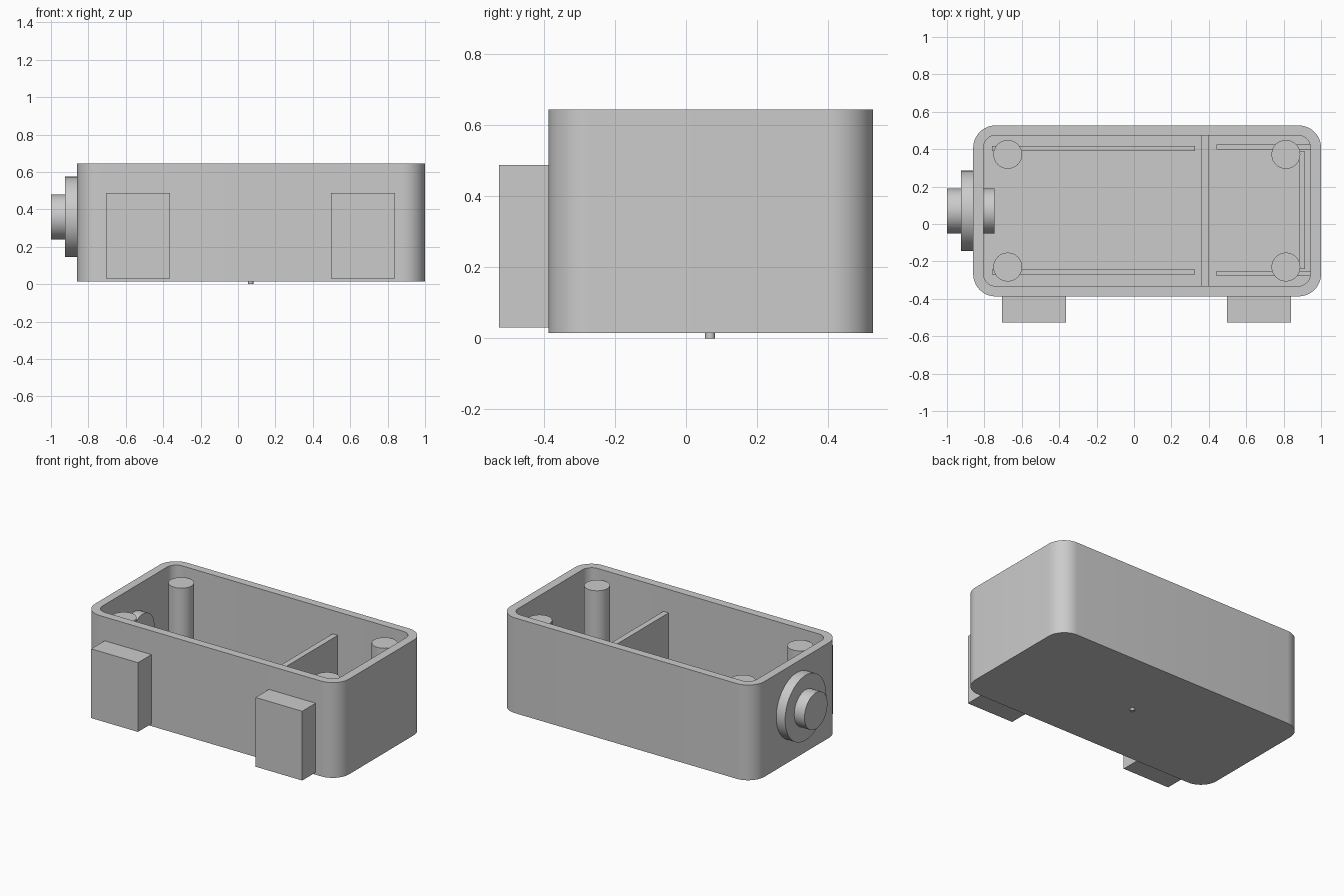
import bpy
import bmesh
import math
from mathutils import Matrix, Vector

cube = bpy.data.objects.get("Cube")
if cube:
    bpy.data.objects.remove(cube, do_unlink=True)

grey = bpy.data.materials.new("light grey plastic")
grey.use_nodes = True
colour = (0.6, 0.6, 0.6, 1)
grey.diffuse_color = colour
grey.node_tree.nodes["Principled BSDF"].inputs["Base Color"].default_value = colour

BASE, FLOOR, TOP = 0.015, 0.07, 0.645


def finish(name, bm, smooth=False):
    """Turn a bmesh into a named object with the shared material."""
    bmesh.ops.recalc_face_normals(bm, faces=bm.faces)
    mesh = bpy.data.meshes.new(name)
    bm.to_mesh(mesh)
    bm.free()
    mesh.materials.append(grey)
    obj = bpy.data.objects.new(name, mesh)
    bpy.context.collection.objects.link(obj)
    if smooth:
        bpy.ops.object.select_all(action='DESELECT')
        obj.select_set(True)
        bpy.context.view_layer.objects.active = obj
        bpy.ops.object.shade_smooth_by_angle(angle=math.radians(30))
    return obj


def box(name, low, high):
    low, high = Vector(low), Vector(high)
    bm = bmesh.new()
    bmesh.ops.create_cube(bm, size=1)
    bmesh.ops.scale(bm, vec=high - low, verts=bm.verts)
    bmesh.ops.translate(bm, vec=(low + high) / 2, verts=bm.verts)
    return finish(name, bm)


def cylinder(name, start, end, radius, segments=48):
    start, end = Vector(start), Vector(end)
    axis = end - start
    turn = axis.to_track_quat('Z', 'Y').to_matrix().to_4x4()
    bm = bmesh.new()
    bmesh.ops.create_cone(bm, cap_ends=True, segments=segments, radius1=radius,
                          radius2=radius, depth=axis.length,
                          matrix=Matrix.Translation((start + end) / 2) @ turn)
    return finish(name, bm, smooth=True)


def rounded_loop(bm, x0, x1, y0, y1, radius, z, steps=12):
    """Ring of vertices around a rounded rectangle."""
    centres = [(x1 - radius, y1 - radius), (x0 + radius, y1 - radius),
               (x0 + radius, y0 + radius), (x1 - radius, y0 + radius)]
    ring = []
    for quarter, (cx, cy) in enumerate(centres):
        for i in range(steps + 1):
            a = (quarter + i / steps) * math.pi / 2
            ring.append(bm.verts.new((cx + radius * math.cos(a),
                                      cy + radius * math.sin(a), z)))
    return ring


# Open case: outer wall, rim, inner wall, floor
bm = bmesh.new()
outer = (-0.86, 1.0, -0.387, 0.527, 0.12)
inner = (-0.805, 0.943, -0.332, 0.474, 0.066)
rings = [rounded_loop(bm, *outer, BASE), rounded_loop(bm, *outer, TOP),
         rounded_loop(bm, *inner, TOP), rounded_loop(bm, *inner, FLOOR)]
for a, b in zip(rings, rings[1:]):
    for i in range(len(a)):
        j = (i + 1) % len(a)
        bm.faces.new((a[i], a[j], b[j], b[i]))
bm.faces.new(rings[0])
bm.faces.new(rings[-1])
finish("case", bm, smooth=True)

# Corner posts for the lid screws
for side, x in (("right", -0.675), ("left", 0.812)):
    for end, y in (("front", -0.23), ("back", 0.372)):
        cylinder(f"{end}_{side}_post", (x, y, FLOOR - 0.01), (x, y, 0.59), 0.077)

# Divider wall and low rails on the floor
box("divider", (0.36, -0.34, FLOOR - 0.01), (0.398, 0.48, 0.49))
rails = {
    "back_long_rail": (-0.76, 0.325, 0.39, 0.418),
    "front_long_rail": (-0.76, 0.325, -0.27, -0.242),
    "back_short_rail": (0.44, 0.945, 0.398, 0.426),
    "front_short_rail": (0.44, 0.945, -0.278, -0.25),
    "end_rail": (0.885, 0.913, -0.24, 0.388),
}
for name, (x0, x1, y0, y1) in rails.items():
    box(name, (x0, y0, FLOOR - 0.01), (x1, y1, FLOOR + 0.05))

# Push button through the right wall
cylinder("button_flange", (-0.925, 0.07, 0.36), (-0.85, 0.07, 0.36), 0.215, 64)
cylinder("button_stem", (-1.0, 0.07, 0.36), (-0.745, 0.07, 0.36), 0.12, 64)

# Mounting blocks on the front
for side, x in (("right", -0.705), ("left", 0.497)):
    box(f"{side}_block", (x, -0.527, 0.03), (x + 0.342, -0.38, 0.488))

# Small pin under the base
cylinder("bottom_pin", (0.068, 0.068, 0), (0.068, 0.068, BASE + 0.01), 0.014, 24)
